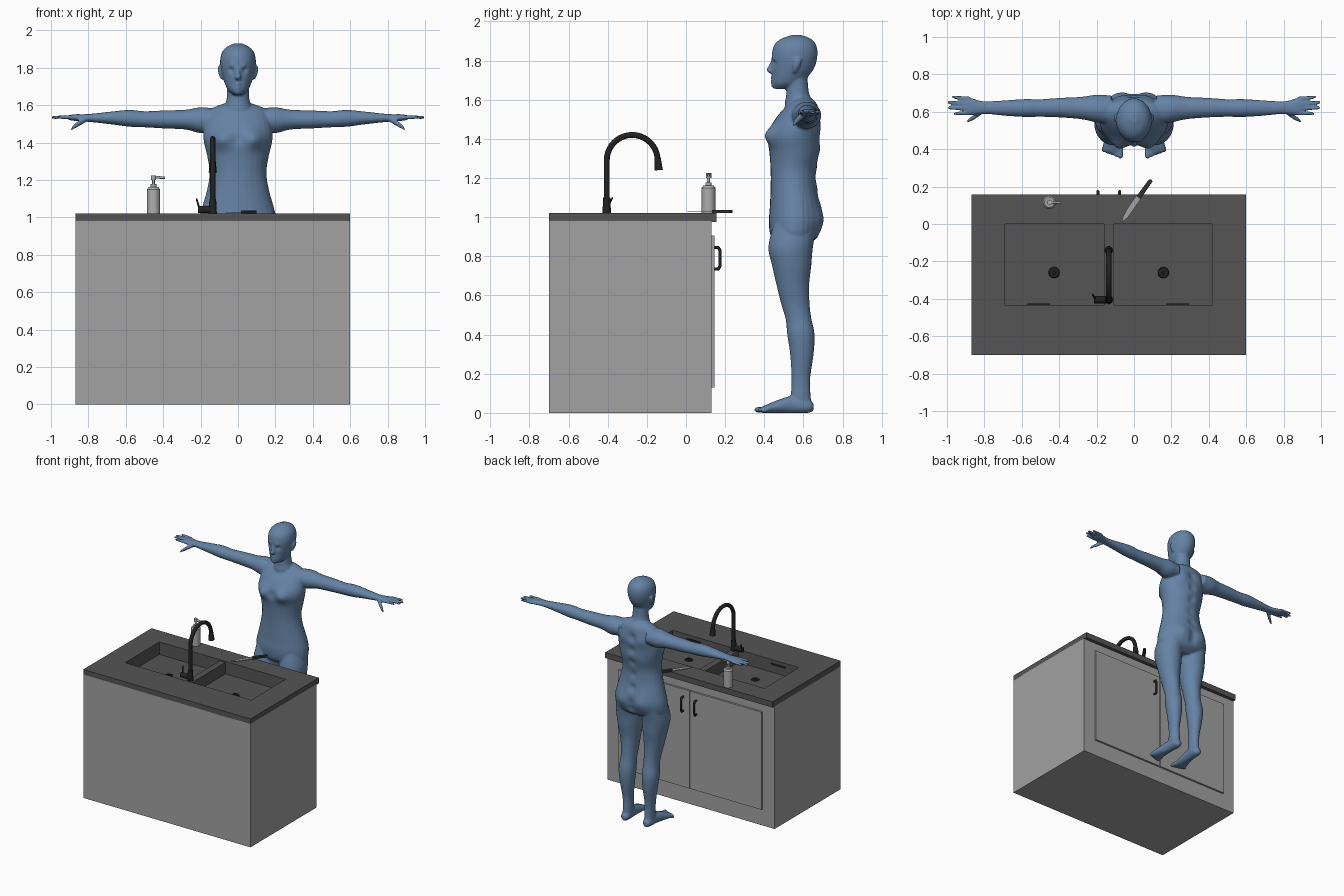
import bpy, bmesh, math
from mathutils import Vector

old = bpy.data.objects.get("Cube")
if old:
    bpy.data.objects.remove(old, do_unlink=True)


def material(name, r, g, b):
    m = bpy.data.materials.new(name)
    m.use_nodes = True
    m.diffuse_color = (r, g, b, 1)
    m.node_tree.nodes["Principled BSDF"].inputs["Base Color"].default_value = (r, g, b, 1)
    return m


LIGHT_GREY = material("light grey cabinet", .36, .36, .36)
DARK_GREY = material("dark grey counter", .09, .09, .09)
BLACK = material("black metal", .016, .016, .016)
SOAP = material("pale grey plastic", .42, .42, .42)
STEEL = material("blade steel", .36, .36, .36)
HANDLE = material("dark knife handle", .03, .03, .03)
BLUE = material("blue figure", .13, .225, .375)


def make(name, bm, mat, smooth=False):
    bmesh.ops.recalc_face_normals(bm, faces=bm.faces[:])
    mesh = bpy.data.meshes.new(name)
    bm.to_mesh(mesh)
    bm.free()
    mesh.materials.append(mat)
    ob = bpy.data.objects.new(name, mesh)
    bpy.context.collection.objects.link(ob)
    if smooth:
        bpy.ops.object.select_all(action="DESELECT")
        ob.select_set(True)
        bpy.context.view_layer.objects.active = ob
        bpy.ops.object.shade_smooth_by_angle(angle=math.radians(40))
    return ob


def box(name, lo, hi, mat):
    bm = bmesh.new()
    for v in bmesh.ops.create_cube(bm, size=1)["verts"]:
        v.co = [a + (b - a) * (c + .5) for a, b, c in zip(lo, hi, v.co)]
    return make(name, bm, mat)


def rod(name, a, b, r1, r2, mat, sides=24):
    a, b = Vector(a), Vector(b)
    bm = bmesh.new()
    bmesh.ops.create_cone(bm, cap_ends=True, segments=sides, radius1=r1, radius2=r2, depth=(b - a).length)
    bm.transform((b - a).to_track_quat("Z", "Y").to_matrix().to_4x4())
    bmesh.ops.translate(bm, verts=bm.verts[:], vec=(a + b) / 2)
    return make(name, bm, mat, True)


def pipe(name, points, radius, mat):
    cu = bpy.data.curves.new(name, "CURVE")
    cu.dimensions = "3D"
    cu.bevel_depth, cu.bevel_resolution, cu.use_fill_caps = radius, 4, True
    sp = cu.splines.new("POLY")
    sp.points.add(len(points) - 1)
    for p, co in zip(sp.points, points):
        p.co = (*co, 1)
    sp.use_smooth = True
    cu.materials.append(mat)
    ob = bpy.data.objects.new(name, cu)
    bpy.context.collection.objects.link(ob)


# Cabinet: open on top, where the counter closes it
cabinet = box("cabinet", (-.87, -.7, 0), (.6, .13, .98), LIGHT_GREY)
bm = bmesh.new()
bm.from_mesh(cabinet.data)
bmesh.ops.delete(bm, geom=[f for f in bm.faces if f.normal.z > .9], context="FACES")
bm.to_mesh(cabinet.data)
bm.free()

# Doors and pulls on the far side
MID = -.135
for side, word in ((-1, "right"), (1, "left")):
    x = sorted((MID + side * .003, MID + side * .63))
    box(word + "_door", (x[0], .13, .13), (x[1], .145, .905), LIGHT_GREY)
    px = MID + side * .058
    pipe(word + "_door_pull", [(px, .14, .735), (px, .165, .735), (px, .174, .75),
                               (px, .174, .83), (px, .165, .845), (px, .14, .845)], .008, BLACK)

# Counter: a plate with one sink opening
xs, ys = (-.87, -.69, .42, .6), (-.7, -.432, 0, .157)
bm = bmesh.new()
grid = [[bm.verts.new((x, y, 1.02)) for y in ys] for x in xs]
for i in range(3):
    for j in range(3):
        if (i, j) != (1, 1):
            bm.faces.new((grid[i][j], grid[i + 1][j], grid[i + 1][j + 1], grid[i][j + 1]))
counter = make("counter", bm, DARK_GREY)
if counter.data.polygons[0].normal.z < 0:
    counter.data.flip_normals()
thick = counter.modifiers.new("thickness", "SOLIDIFY")
thick.thickness, thick.offset = .045, -1

# Sink basin, divider, drains and overflow slots
FLOOR = .92
sink = box("sink_basin", (-.69, -.432, FLOOR), (.42, 0, .98), DARK_GREY)
bm = bmesh.new()
bm.from_mesh(sink.data)
bmesh.ops.delete(bm, geom=[f for f in bm.faces if f.normal.z > .9], context="FACES")
bmesh.ops.reverse_faces(bm, faces=bm.faces[:])
bm.to_mesh(sink.data)
bm.free()
box("sink_divider", (-.16, -.432, FLOOR), (-.11, 0, 1.012), DARK_GREY)
for x, word in ((-.427, "right"), (.157, "left")):
    rod(word + "_drain", (x, -.26, FLOOR), (x, -.26, FLOOR + .006), .03, .026, BLACK)
    rod(word + "_drain_knob", (x, -.26, FLOOR), (x, -.26, FLOOR + .014), .01, .008, BLACK)
for x, word in ((-.51, "right"), (.235, "left")):
    box(word + "_overflow", (x - .06, -.432, .98), (x + .06, -.426, .992), BLACK)

# Faucet: base, arched spout, nozzle and side lever
FX, FY = -.135, -.405
arch = [(FX, -.275 - .13 * math.cos(t * math.pi / 20), 1.29 + .13 * math.sin(t * math.pi / 20)) for t in range(21)]
pipe("faucet_spout", [(FX, FY, 1.02)] + arch + [(FX, -.143, 1.26)], .015, BLACK)
rod("faucet_base", (FX, FY, 1.02), (FX, FY, 1.1), .022, .018, BLACK)
rod("faucet_nozzle", (FX, -.14, 1.24), (FX, -.145, 1.3), .022, .016, BLACK)
rod("faucet_valve", (FX, FY, 1.042), (-.215, FY, 1.042), .019, .019, BLACK)
rod("faucet_lever", (-.205, FY, 1.045), (-.222, FY + .03, 1.1), .006, .004, BLACK, 12)

# Soap dispenser
SX, SY = -.452, .115
for part, z0, z1, r0, r1 in (("bottle", 1.02, 1.15, .035, .035), ("shoulder", 1.15, 1.162, .035, .026),
                             ("collar", 1.162, 1.178, .015, .015), ("stem", 1.178, 1.205, .007, .007),
                             ("pump", 1.2, 1.225, .014, .014)):
    rod("soap_" + part, (SX, SY, z0), (SX, SY, z1), r0, r1, SOAP)
rod("soap_spout", (SX, SY, 1.216), (SX + .062, SY, 1.212), .008, .006, SOAP, 12)


# Knife: flat outlines laid along its own direction
def slab(name, outline, z0, z1, mat):
    tip, along = Vector((-.066, .008)), Vector((.16, .23)).normalized()
    across = Vector((along.y, -along.x))
    bm = bmesh.new()
    f = bm.faces.new([bm.verts.new((*(tip + along * u + across * v), z0)) for u, v in outline])
    out = bmesh.ops.extrude_face_region(bm, geom=[f])["geom"]
    bmesh.ops.translate(bm, verts=[v for v in out if isinstance(v, bmesh.types.BMVert)], vec=(0, 0, z1 - z0))
    make(name, bm, mat)


slab("knife_blade", [(0, 0), (.03, -.012), (.08, -.018), (.165, -.018), (.165, .012), (.04, .012)], 1.026, 1.03, STEEL)
slab("knife_handle", [(.16, -.012), (.17, -.015), (.27, -.012), (.28, 0), (.275, .01), (.16, .011)], 1.021, 1.036, HANDLE)

# Figure: lofted limbs, fused into one skin
skin = bmesh.new()


def spline(a, b, c, d, t):
    return [q + t / 2 * (r - p + t * (2 * p - 5 * q + 4 * r - s + t * (3 * (q - r) + s - p)))
            for p, q, r, s in zip(a, b, c, d)]


def loft(axis, rows, side=1, sides=28, steps=4):
    # A row is: place on the axis, two centre coordinates, two radii
    path = []
    for i in range(len(rows) - 1):
        quad = [rows[min(max(i + k, 0), len(rows) - 1)] for k in (-1, 0, 1, 2)]
        path += [spline(*quad, s / steps) for s in range(steps)]
    path.append(rows[-1])
    rings = []
    for t, a, b, ra, rb in path:
        ring = []
        for k in range(sides):
            w = k * math.tau / sides
            p, q = a + ra * math.cos(w), b + rb * math.sin(w)
            x, y, z = {"x": (t, p, q), "y": (p, t, q), "z": (p, q, t)}[axis]
            ring.append(skin.verts.new((x * side, y, z)))
        rings.append(ring)
    for r, s in zip(rings, rings[1:]):
        for k in range(sides):
            n = (k + 1) % sides
            skin.faces.new((r[k], r[n], s[n], s[k]))
    skin.faces.new(rings[0])
    skin.faces.new(rings[-1])


torso = [(1.61, .6, .075, .035), (1.575, .595, .15, .075), (1.5, .57, .178, .115), (1.42, .552, .185, .135),
         (1.33, .556, .165, .13), (1.24, .55, .152, .118), (1.15, .552, .165, .12), (1.05, .56, .193, .132),
         (.97, .56, .21, .137), (.9, .555, .2, .12), (.86, .55, .12, .07)]
neck = [(1.52, .59, .1, .085), (1.58, .58, .078, .075), (1.64, .57, .06, .057), (1.76, .565, .058, .055)]
head = [(1.655, .495, .022, .04), (1.68, .513, .053, .072), (1.72, .533, .072, .093), (1.77, .549, .087, .11),
        (1.83, .555, .096, .117), (1.88, .558, .087, .107), (1.912, .562, .06, .075), (1.931, .565, .018, .022)]
nose = [(1.805, .447, .008, .01), (1.77, .437, .011, .017), (1.75, .43, .017, .02), (1.735, .437, .012, .012)]
for rows in (torso, neck, head, nose):
    loft("z", [(z, 0, cy, rx, ry) for z, cy, rx, ry in rows])

leg = [(.97, .108, .56, .085, .11), (.85, .112, .535, .1, .114), (.75, .11, .54, .09, .1), (.65, .105, .546, .074, .083),
       (.55, .1, .56, .06, .072), (.48, .1, .575, .057, .066), (.4, .102, .587, .062, .07), (.3, .1, .592, .053, .06),
       (.18, .097, .587, .037, .048), (.1, .095, .586, .036, .05), (.03, .095, .586, .036, .056)]
foot = [(.652, .096, .03, .014, .018), (.625, .096, .034, .034, .034), (.54, .1, .042, .037, .044),
        (.47, .108, .032, .046, .034), (.41, .115, .02, .054, .021), (.385, .117, .016, .05, .015)]
arm = [(.12, .61, 1.522, .075, .06), (.2, .617, 1.52, .074, .069), (.28, .62, 1.523, .06, .053), (.4, .622, 1.524, .052, .048),
       (.5, .62, 1.525, .047, .043), (.58, .62, 1.53, .048, .045), (.68, .62, 1.532, .042, .034),
       (.8, .622, 1.532, .034, .021), (.87, .627, 1.534, .047, .018), (.905, .632, 1.534, .046, .013)]
thumb = [(.81, .605, 1.525, .016, .014), (.85, .575, 1.503, .015, .016), (.88, .556, 1.482, .011, .012),
         (.895, .548, 1.468, .005, .006)]
ear = [(1.738, .085, .555, .007, .009), (1.77, .095, .563, .01, .018), (1.8, .098, .57, .01, .02), (1.815, .094, .57, .006, .01)]
for s in (-1, 1):
    loft("z", leg, s)
    loft("y", foot, s)
    loft("x", arm, s)
    loft("x", thumb, s, 12)
    loft("z", ear, s, 16)
    for i, tip in enumerate((.965, .995, 1, .975)):
        y, end = .592 + .026 * i, .59 + .03 * i
        loft("x", [(.88, y, 1.535, .013, .011), (.94, (y + end) / 2, 1.537, .01, .01),
                   (tip - .008, end, 1.535, .009, .008), (tip, end, 1.534, .004, .004)], s, 12)
    for i in range(5):
        x, r, end = .072 + .023 * i, .016 - .0015 * i, .35 + .008 * i
        loft("y", [(.41, x, r, r, r), (end + .012, x, r, r * .9, r * .9), (end, x, r, r * .4, r * .4)], s, 12)

figure = make("figure", skin, BLUE)
fuse = figure.modifiers.new("fuse", "REMESH")
fuse.mode, fuse.voxel_size = "VOXEL", .0065
relax = figure.modifiers.new("relax", "SMOOTH")
relax.factor, relax.iterations = .5, 5
bpy.context.view_layer.update()
mesh = bpy.data.meshes.new_from_object(figure.evaluated_get(bpy.context.evaluated_depsgraph_get()))
figure.modifiers.clear()
figure.data = mesh

# Soft sculpting: place, radius, push along y
dents = [((0, .44, 1.712), .012, -.008), ((0, .44, 1.703), .005, .006), ((0, .44, 1.694), .01, -.007),
         ((0, .45, 1.668), .018, -.01), ((0, .41, 1.42), .035, .012)]
for s in (-1, 1):
    dents += [((s * .036, .45, 1.787), .014, .014), ((s * .036, .455, 1.783), .008, -.008),
              ((s * .035, .445, 1.812), .013, -.005), ((s * .09, .43, 1.42), .05, -.028),
              ((s * .095, .69, .99), .06, .016), ((s * .085, .68, 1.48), .05, .01)]
dents += [((0, .685, z / 100), .03, -.012) for z in (94, 99, 110, 120, 130, 140, 150)]
for v in mesh.vertices:
    shift = sum(d * math.exp(-((v.co - Vector(c)).length / r) ** 2) for c, r, d in dents)
    v.co.y += shift
    v.co.z = max(v.co.z, 0)
mesh.shade_smooth()
